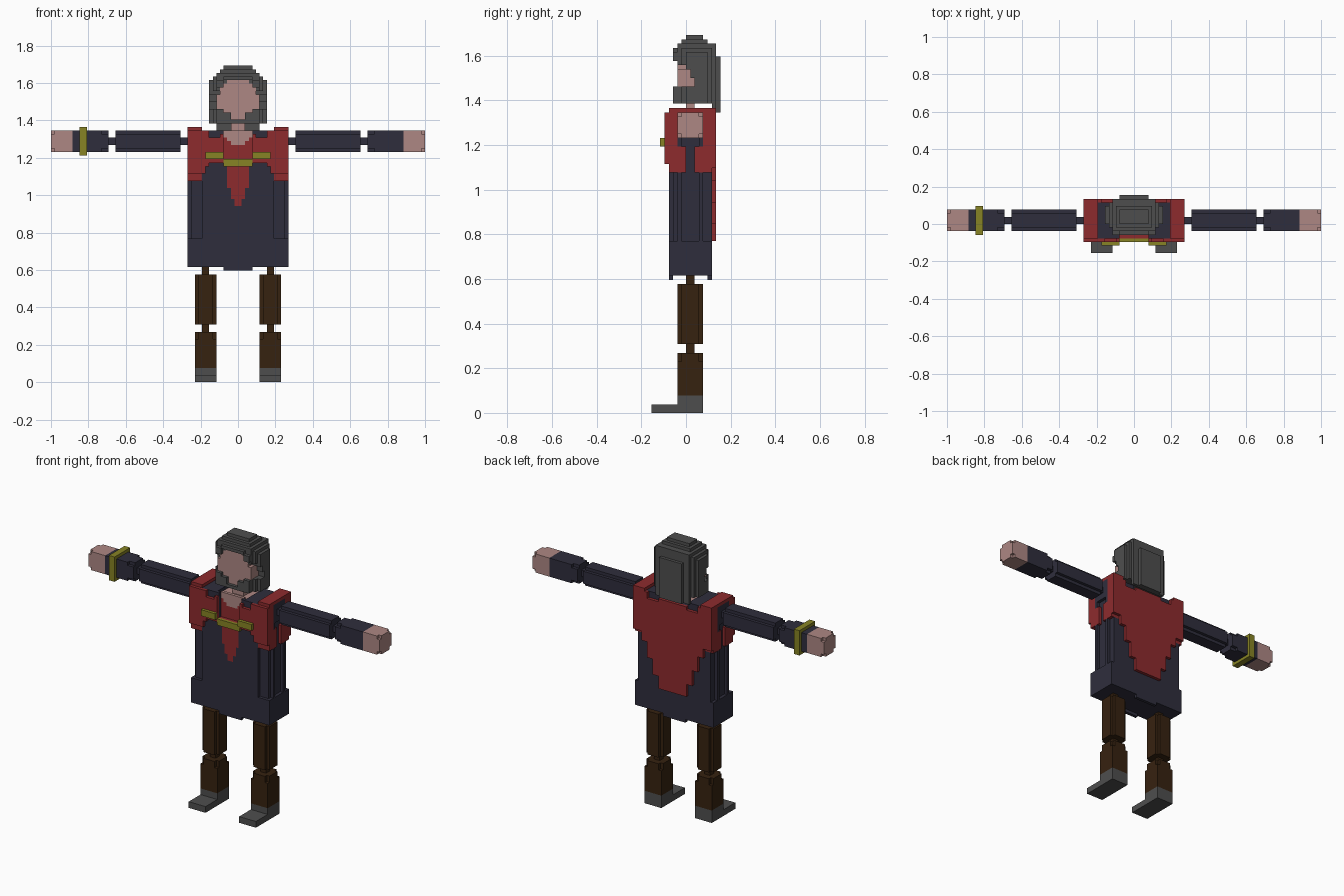
import bpy, bmesh

if "Cube" in bpy.data.objects:
    bpy.data.objects.remove(bpy.data.objects["Cube"])

U = 2 / 104  # size of one voxel

COLOURS = {
    "red": (0.27, 0.024, 0.027),
    "navy": (0.028, 0.027, 0.046),
    "brown": (0.037, 0.016, 0.005),
    "grey": (0.076, 0.076, 0.076),
    "skin": (0.42, 0.245, 0.23),
    "yellow": (0.245, 0.23, 0.018),
}
NAMES = list(COLOURS)
for n, c in COLOURS.items():
    bpy.data.materials.new(n).diffuse_color = (*c, 1)


class Voxels:
    """Blocky part: boxes of voxels are added, recoloured or removed, then skinned."""

    def __init__(self):
        self.cells = {}

    def box(self, colour, x0, x1, y0, y1, z0, z1):
        for x in range(x0, x1):
            for y in range(y0, y1):
                for z in range(z0, z1):
                    if colour:
                        self.cells[x, y, z] = NAMES.index(colour)
                    else:
                        self.cells.pop((x, y, z), None)

    def pair(self, colour, x0, x1, *rest):
        self.box(colour, x0, x1, *rest)
        self.box(colour, -x1, -x0, *rest)

    def build(self, name):
        bm = bmesh.new()
        verts = {}

        def vert(p):
            if p not in verts:
                verts[p] = bm.verts.new([c * U for c in p])
            return verts[p]

        for cell, mat in self.cells.items():
            for a in range(3):
                for d in (0, 1):
                    near = list(cell)
                    near[a] += 2 * d - 1
                    if tuple(near) in self.cells:
                        continue
                    b, c = (a + 1) % 3, (a + 2) % 3
                    quad = []
                    for i, j in ((0, 0), (1, 0), (1, 1), (0, 1)):
                        p = list(cell)
                        p[a] += d
                        p[b] += i
                        p[c] += j
                        quad.append(vert(tuple(p)))
                    f = bm.faces.new(quad if d else quad[::-1])
                    f.material_index = mat
        bmesh.ops.dissolve_limit(bm, angle_limit=0.01, verts=bm.verts[:],
                                 edges=bm.edges[:], delimit={'MATERIAL'})
        bmesh.ops.triangulate(bm, faces=[f for f in bm.faces if len(f.verts) > 4])
        me = bpy.data.meshes.new(name)
        bm.to_mesh(me)
        bm.free()
        for n in NAMES:
            me.materials.append(bpy.data.materials[n])
        bpy.context.collection.objects.link(bpy.data.objects.new(name, me))


# legs and boots
for side, s in (("left", 1), ("right", -1)):
    x0, x1 = (6, 12) if s > 0 else (-12, -6)
    v = Voxels()
    v.box("brown", x0, x1, -2, 4, 16, 30)
    v.box("brown", x0, x1, -2, 4, 4, 14)
    for x in (x0, x1 - 1):          # notched corners
        for y in (-2, 3):
            v.box(None, x, x + 1, y, y + 1, 16, 30)
            v.box(None, x, x + 1, y, y + 1, 12, 14)
    for z in (14, 30):              # knee and hip pegs
        v.box("brown", x0 + 2, x1 - 2, 0, 2, z, z + 2)
    v.box("grey", x0, x1, -2, 4, 0, 4)
    v.box("grey", x0, x1, -8, -2, 0, 2)
    v.build(side + "_leg")

# arms and hands
for side, s in (("left", 1), ("right", -1)):
    v = Voxels()

    def along(colour, a, b, *rest):
        v.box(colour, *((a, b) if s > 0 else (-b, -a)), *rest)

    along("navy", 16, 34, -2, 4, 64, 70)
    along("navy", 36, 46, -2, 4, 64, 70)
    along("skin", 46, 52, -2, 4, 64, 70)
    for y in (-2, 3):               # notched corners
        for z in (64, 69):
            for a, b in ((16, 34), (36, 38), (51, 52)):
                along(None, a, b, y, y + 1, z, z + 1)
    for a in (14, 34):              # shoulder and elbow pegs
        along("navy", a, a + 2, 0, 2, 66, 68)
    v.build(side + "_arm")

# bracelet
v = Voxels()
v.box("yellow", -44, -42, -3, 5, 63, 71)
v.box(None, -44, -42, -2, 4, 64, 70)
v.build("bracelet")

# tunic
t = Voxels()
t.box("navy", -14, 14, -4, 6, 32, 70)
t.box("navy", -4, 4, -4, -3, 31, 32)
t.box("navy", -4, 4, 5, 6, 31, 32)
t.pair(None, 10, 14, -4, -3, 40, 56)      # side panels set in above the hem
t.pair(None, 13, 14, -4, -2, 40, 56)
t.pair(None, 13, 14, -1, 3, 40, 64)
t.pair(None, 13, 14, 4, 6, 40, 56)
t.box(None, -4, 4, -4, -3, 62, 70)        # open neckline
t.box("red", -4, 4, -3, -2, 60, 70)

# red mantle: stepped lower edges at the front and back
for x0, x1, low in ((0, 1, 49), (1, 2, 51), (2, 3, 54), (3, 4, 60)):
    t.pair("red", x0, x1, -4, -3, low, 62)
for x0, x1, low, top in ((4, 5, 61, 69), (5, 8, 61, 68), (8, 9, 60, 70),
                         (9, 10, 58, 70), (10, 14, 58, 70)):
    t.pair("red", x0, x1, -5, -4, low, top)
for x0, x1, low, top in ((0, 5, 40, 69), (5, 7, 44, 68), (7, 9, 49, 68),
                         (9, 11, 54, 70), (11, 14, 57, 70)):
    t.pair("red", x0, x1, 6, 7, low, top)
t.pair("red", 10, 14, -4, -2, 56, 70)     # shoulder sides
t.pair("red", 10, 14, 4, 6, 56, 70)
t.pair("red", 12, 14, -2, 0, 56, 62)
t.pair("red", 12, 14, 2, 4, 56, 62)
t.pair("red", 10, 14, -4, 7, 70, 71)

# bare chest and neck
t.box(None, -5, 5, -3, 6, 69, 70)
t.box("skin", -5, 5, -2, 5, 68, 69)
for half, z0, z1 in ((4, 68, 70), (3, 67, 68), (2, 66, 67)):
    t.box("skin", -half, half, -3, -2, z0, z1)
t.box("skin", -2, 2, 0, 2, 69, 72)
t.build("tunic")

# chest chain
c = Voxels()
c.pair("yellow", 4, 9, -6, -5, 62, 64)
c.box("yellow", -4, 4, -5, -4, 60, 62)
c.build("chest_chain")

# hair
h = Voxels()
for half, y0, y1, z0, z1 in ((8, 0, 5, 72, 84), (7, -1, 6, 72, 85), (6, -2, 7, 72, 86),
                             (5, -1, 5, 86, 87), (4, 0, 4, 86, 88),
                             (6, 6, 7, 70, 72), (4, 7, 8, 70, 83)):
    h.box("grey", -half, half, y0, y1, z0, z1)
h.pair("grey", 4, 6, -3, -2, 82, 84)      # fringe
h.box("grey", -4, 4, -3, -2, 84, 85)

# face
h.pair(None, 6, 8, -2, 1, 76, 80)
h.pair(None, 6, 8, -2, 2, 76, 78)
h.pair(None, 5, 8, -2, 0, 80, 81)
h.box("skin", -6, 6, -2, 2, 76, 80)
h.box("skin", -5, 5, -2, 0, 80, 82)
h.box("skin", -4, 4, -2, 0, 82, 83)
h.box("skin", -3, 3, -2, 0, 83, 84)

# beard around the mouth
h.box("grey", -6, 6, -3, -2, 72, 75)
h.pair("grey", 4, 6, -3, -2, 75, 76)
h.box(None, -2, 2, -3, -2, 73, 75)
h.box("skin", -4, 4, -2, 0, 75, 76)
h.box("skin", -2, 2, -2, 0, 73, 75)
h.build("head")

for m in bpy.data.materials:
    if m.users and not m.is_grease_pencil:
        m.use_nodes = True
        m.node_tree.nodes["Principled BSDF"].inputs["Base Color"].default_value = m.diffuse_color
